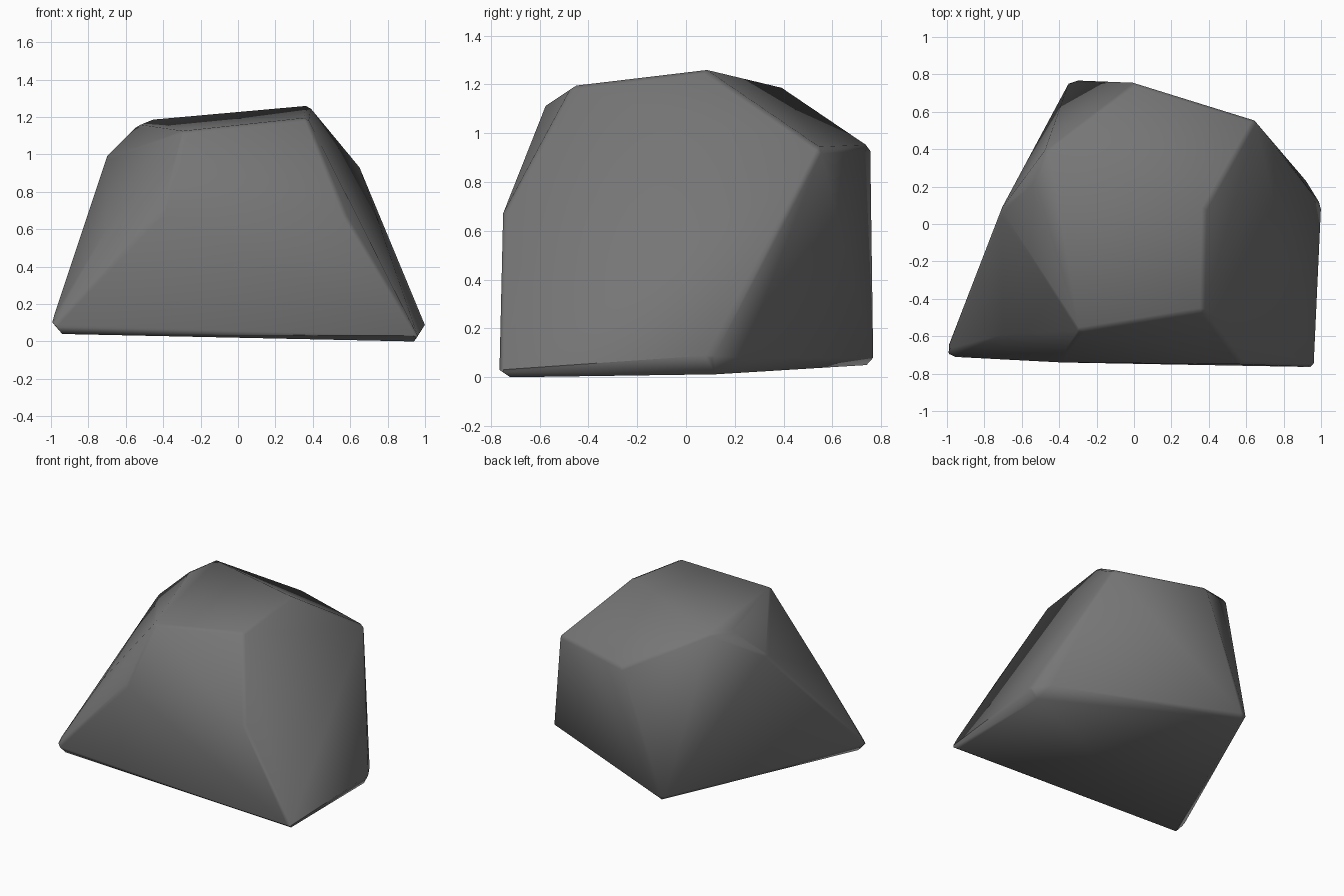
import bpy
import bmesh
import math

cube = bpy.data.objects.get("Cube")
if cube:
    bpy.data.objects.remove(cube, do_unlink=True)

# Stone colour
stone = bpy.data.materials.new("grey_stone")
stone.use_nodes = True
grey = (0.18, 0.18, 0.18, 1)
stone.diffuse_color = grey
bsdf = stone.node_tree.nodes["Principled BSDF"]
bsdf.inputs["Base Color"].default_value = grey
bsdf.inputs["Roughness"].default_value = 0.9

# Corners of the boulder, from the underside upwards
foot = [(-0.94, -0.68, 0.04), (0.94, -0.72, 0), (0.95, 0.12, 0.012), (-0.32, 0.74, 0.05)]
base = [(-1, -0.67, 0.11), (-0.98, -0.71, 0.09), (0.96, -0.765, 0.03), (1, 0.1, 0.09),
        (0.92, 0.23, 0.08), (-0.3, 0.767, 0.08), (-0.35, 0.75, 0.08)]
shoulder = [(-0.7, -0.59, 0.61), (-0.8, -0.2, 0.53), (-0.41, -0.74, 0.69),
            (0.58, -0.75, 0.67), (0.65, 0.555, 0.935), (0, 0.755, 0.945), (-0.71, 0.08, 0.98)]
crown = [(-0.29, -0.57, 1.125), (0.37, -0.465, 1.195), (0.38, 0.08, 1.26),
         (-0.47, 0.4, 1.185), (-0.53, 0.22, 1.16)]

# Chiselled body: hull of the corners with slightly worn upper edges
bm = bmesh.new()
for corner in foot + base + shoulder + crown:
    bm.verts.new(corner)
hull = bmesh.ops.convex_hull(bm, input=bm.verts)
bmesh.ops.delete(bm, geom=[v for v in bm.verts if not v.link_faces], context="VERTS")
bmesh.ops.dissolve_limit(bm, angle_limit=math.radians(5), verts=bm.verts, edges=bm.edges)
worn = [e for e in bm.edges if e.calc_face_angle(0) > math.radians(40)
        and max(v.co.z for v in e.verts) > 0.2]
bmesh.ops.bevel(bm, geom=worn, offset=0.018, segments=1, profile=0.5,
                affect="EDGES", clamp_overlap=True)
bmesh.ops.recalc_face_normals(bm, faces=bm.faces)

mesh = bpy.data.meshes.new("boulder")
bm.to_mesh(mesh)
bm.free()
mesh.materials.append(stone)
boulder = bpy.data.objects.new("boulder", mesh)
bpy.context.collection.objects.link(boulder)

# Soft shading over the worn edges
bpy.ops.object.select_all(action="DESELECT")
boulder.select_set(True)
bpy.context.view_layer.objects.active = boulder
bpy.ops.object.shade_smooth_by_angle(angle=math.radians(60))
